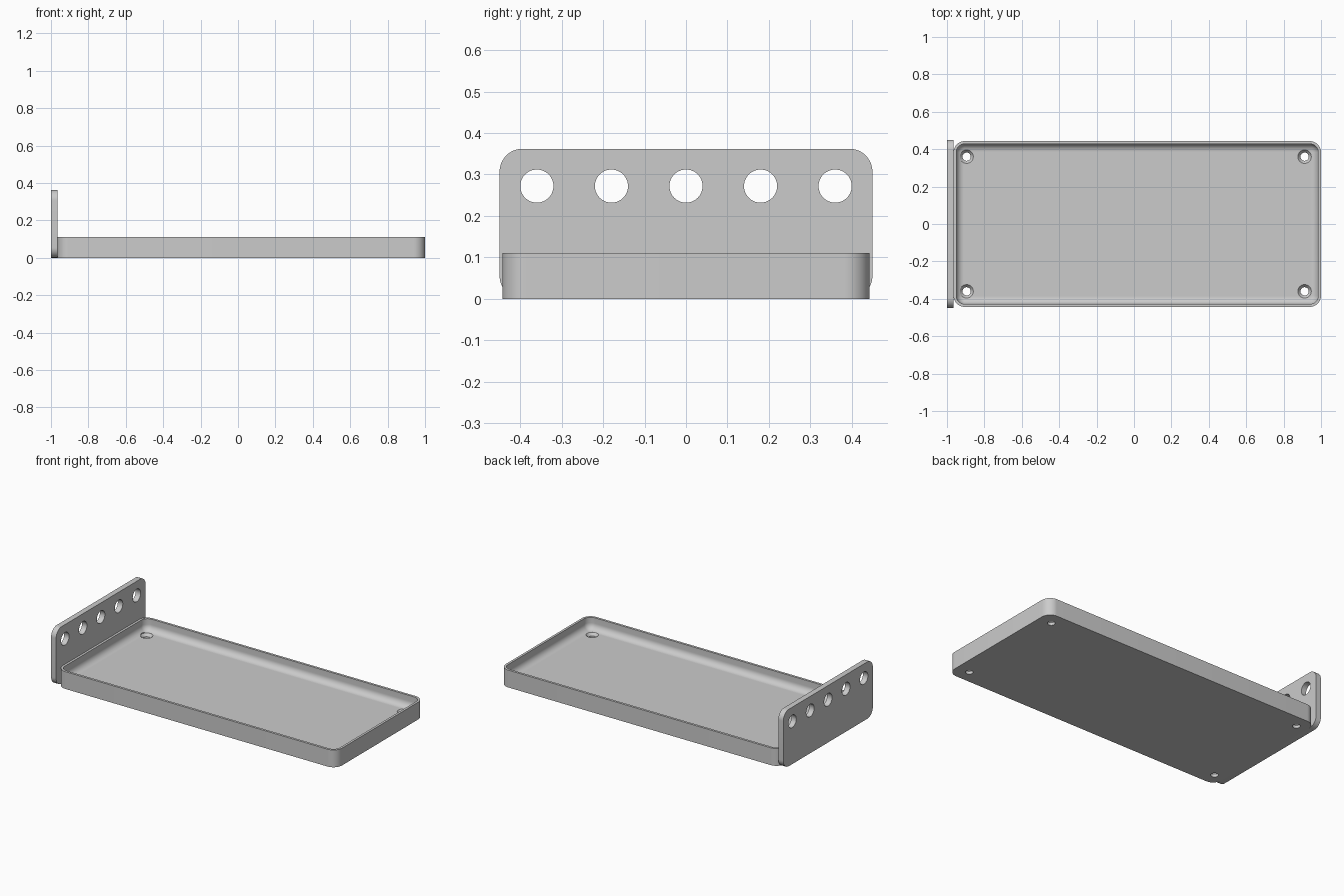
import bpy, bmesh, math

if "Cube" in bpy.data.objects:
    bpy.data.objects.remove(bpy.data.objects["Cube"], do_unlink=True)

grey = bpy.data.materials.new("plain_grey")
grey.use_nodes = True
grey.diffuse_color = (0.6, 0.6, 0.6, 1)
grey.node_tree.nodes["Principled BSDF"].inputs["Base Color"].default_value = (0.6, 0.6, 0.6, 1)


def rounded_rect(hx, hy, r, steps=12):
    """Counter-clockwise outline of a rounded rectangle."""
    points = []
    for corner, (sx, sy) in enumerate([(1, 1), (-1, 1), (-1, -1), (1, -1)]):
        for i in range(steps + 1):
            a = math.pi / 2 * (corner + i / steps)
            points.append((sx * (hx - r) + r * math.cos(a), sy * (hy - r) + r * math.sin(a)))
    return points


def circle(cx, cy, r, n=48):
    return [(cx + r * math.cos(math.tau * i / n), cy + r * math.sin(math.tau * i / n)) for i in range(n)]


def loft(name, rings):
    """Closed solid through a list of equal-length point rings."""
    bm = bmesh.new()
    loops = [[bm.verts.new(p) for p in ring] for ring in rings]
    n = len(loops[0])
    for a, b in zip(loops, loops[1:]):
        for i in range(n):
            j = (i + 1) % n
            bm.faces.new((a[i], a[j], b[j], b[i]))
    bm.faces.new(loops[0][::-1])
    bm.faces.new(loops[-1])
    bmesh.ops.recalc_face_normals(bm, faces=bm.faces)
    mesh = bpy.data.meshes.new(name)
    bm.to_mesh(mesh)
    bm.free()
    obj = bpy.data.objects.new(name, mesh)
    bpy.context.collection.objects.link(obj)
    mesh.materials.append(grey)
    return obj


def finish(obj, cutters):
    """Drill the cutters out of the part and smooth its curved faces."""
    bpy.ops.object.select_all(action='DESELECT')
    bpy.context.view_layer.objects.active = obj
    obj.select_set(True)
    for cutter in cutters:
        mod = obj.modifiers.new("drill", 'BOOLEAN')
        mod.operation, mod.solver, mod.object = 'DIFFERENCE', 'EXACT', cutter
        bpy.ops.object.modifier_apply(modifier=mod.name)
        bpy.data.objects.remove(cutter, do_unlink=True)
    bpy.ops.object.shade_smooth_by_angle(angle=math.radians(30))


# Tray: outer wall, thin rim, then a filleted inside running down to the floor
CX, HX, HY, R = 0.0175, 0.9825, 0.443, 0.06
TOP, FLOOR, WALL, FILLET = 0.11, 0.035, 0.015, 0.04
sections = [(0, 0), (0, TOP), (WALL, TOP)]
for i in range(11):
    a = math.pi / 2 * i / 10
    sections.append((WALL + FILLET * (1 - math.cos(a)), FLOOR + FILLET * (1 - math.sin(a))))
tray = loft("tray", [[(x + CX, y, z) for x, y in rounded_rect(HX - d, HY - d, R - d)]
                     for d, z in sections])

# Countersunk screw holes in the tray corners
drills = []
for x in (-0.895, 0.912):
    for y in (-0.36, 0.36):
        drills.append(loft("screw_hole", [[(px, py, z) for px, py in circle(x, y, r)] for r, z in
                                          [(0.022, -0.02), (0.022, 0.018), (0.036, FLOOR), (0.036, 0.08)]]))
finish(tray, drills)

# Upright end plate with a row of round holes
HALF_H = 0.181
plate = loft("end_plate", [[(x, y, z + HALF_H) for y, z in rounded_rect(0.45, HALF_H, 0.055)]
                           for x in (-1, -0.9648)])
finish(plate, [loft("plate_hole", [[(x, y, z) for y, z in circle(0.18 * i, 0.272, 0.04)]
                                   for x in (-1.05, -0.9)]) for i in range(-2, 3)])
